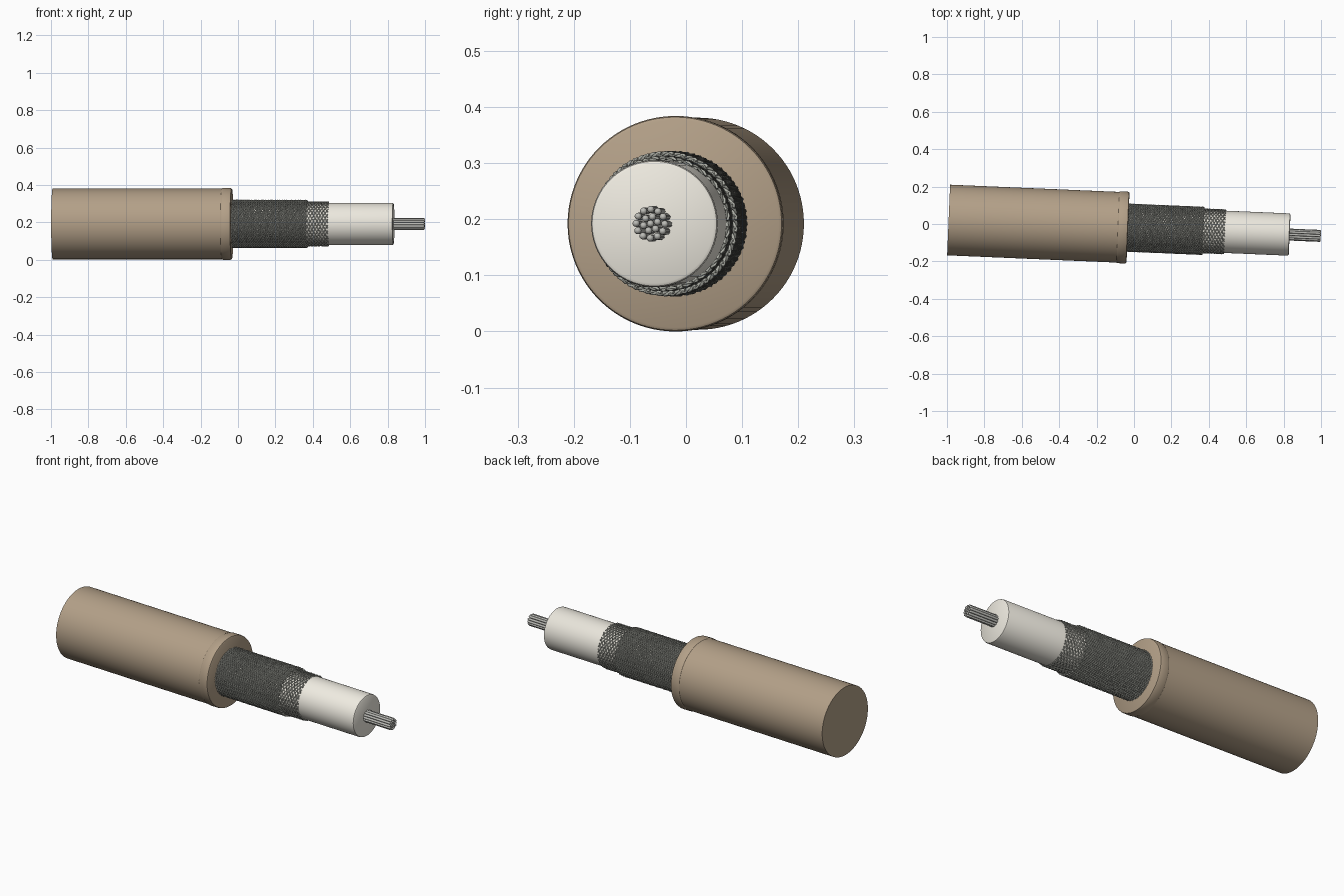
import bpy, bmesh
from math import sin, cos, tan, pi, radians, atan
from mathutils import Matrix

if "Cube" in bpy.data.objects:
    bpy.data.objects.remove(bpy.data.objects["Cube"])

# Cable axis: built along local X, then tilted slightly in plan
PLACE = Matrix.Translation((0, -0.021, 0.192)) @ Matrix.Rotation(-atan(0.0427), 4, 'Z')


def material(name, rgb):
    m = bpy.data.materials.new(name)
    m.diffuse_color = (*rgb, 1)
    m.use_nodes = True
    m.node_tree.nodes["Principled BSDF"].inputs["Base Color"].default_value = m.diffuse_color
    return m


TAN = material("tan_plastic", (0.45, 0.35, 0.245))
CREAM = material("cream_plastic", (0.86, 0.83, 0.75))
STEEL = material("braid_metal", (0.42, 0.43, 0.385))
WIRE = material("wire_metal", (0.5, 0.5, 0.47))


def finish(ob, mat):
    ob.data.materials.append(mat)
    ob.matrix_world = PLACE
    bpy.context.collection.objects.link(ob)


def lathe(bm, profile, sides, cy=0, cz=0):
    """Capped solid of revolution about X from (x, radius) points."""
    rings = [[bm.verts.new((x, cy + r * cos(2 * pi * i / sides), cz + r * sin(2 * pi * i / sides)))
              for i in range(sides)] for x, r in profile]
    for a, b in zip(rings, rings[1:]):
        for i in range(sides):
            j = (i + 1) % sides
            bm.faces.new((a[i], a[j], b[j], b[i]))
    bm.faces.new(rings[0])
    bm.faces.new(rings[-1][::-1])


def mesh_object(name, bm, mat):
    bmesh.ops.recalc_face_normals(bm, faces=bm.faces)
    me = bpy.data.meshes.new(name)
    bm.to_mesh(me)
    bm.free()
    ob = bpy.data.objects.new(name, me)
    finish(ob, mat)
    bpy.ops.object.select_all(action='DESELECT')
    ob.select_set(True)
    bpy.context.view_layer.objects.active = ob
    bpy.ops.object.shade_smooth_by_angle(angle=radians(35))


def turned(name, profile, mat, sides=96):
    bm = bmesh.new()
    lathe(bm, profile, sides)
    mesh_object(name, bm, mat)


# Outer jacket and its rolled collar
turned("jacket", [(-0.992, 0.189), (-0.06, 0.189)], TAN)
turned("jacket_collar", [(-0.088, 0.186), (-0.085, 0.190), (-0.079, 0.192), (-0.042, 0.192),
                         (-0.035, 0.190), (-0.032, 0.185)], TAN)

# Inner insulator with softened end
turned("insulator", [(-0.05, 0.113), (0.823, 0.113), (0.830, 0.111), (0.833, 0.106)], CREAM)

# Stranded conductor: 1 + 6 + 12 round-ended wires
bm = bmesh.new()
R = 0.0064
end = [(0.993 + R * sin(a), R * cos(a)) for a in (0, pi / 8, pi / 4, 3 * pi / 8, pi * 0.47)]
for ring, count in ((0, 1), (1, 6), (2, 12)):
    for k in range(count):
        a = 2 * pi * k / count + 0.25 * ring
        lathe(bm, [(0.80, R)] + end, 12, 2 * R * ring * cos(a), 2 * R * ring * sin(a))
mesh_object("conductor_strands", bm, WIRE)


def braid(name, x0, x1, radius, amp, wire, count, lay=radians(60)):
    """Over-under weave of opposing helical wires."""
    cu = bpy.data.curves.new(name, 'CURVE')
    cu.dimensions = '3D'
    cu.bevel_depth = wire
    cu.bevel_resolution = 1
    cu.use_fill_caps = True
    k = tan(lay) / radius
    steps = int((x1 - x0) * k * count / pi * 2)
    for sense in (1, -1):
        for i in range(count):
            sp = cu.splines.new('POLY')
            sp.points.add(steps)
            for n, p in enumerate(sp.points):
                x = x0 + (x1 - x0) * n / steps
                t = k * (x - x0)
                r = radius + sense * amp * cos(count * t)
                a = 2 * pi * i / count + sense * t
                p.co = (x, r * cos(a), r * sin(a), 1)
    src = bpy.data.objects.new(name + "_path", cu)
    bpy.context.collection.objects.link(src)
    me = bpy.data.meshes.new_from_object(src.evaluated_get(bpy.context.evaluated_depsgraph_get()))
    bpy.data.objects.remove(src)
    me.materials.clear()
    me.shade_smooth()
    finish(bpy.data.objects.new(name, me), STEEL)


# Two shield layers: open inner weave and dense outer weave
braid("inner_braid", -0.04, 0.485, 0.1165, 0.0022, 0.0026, 24)
braid("outer_braid", -0.04, 0.370, 0.1245, 0.0026, 0.0030, 36)
